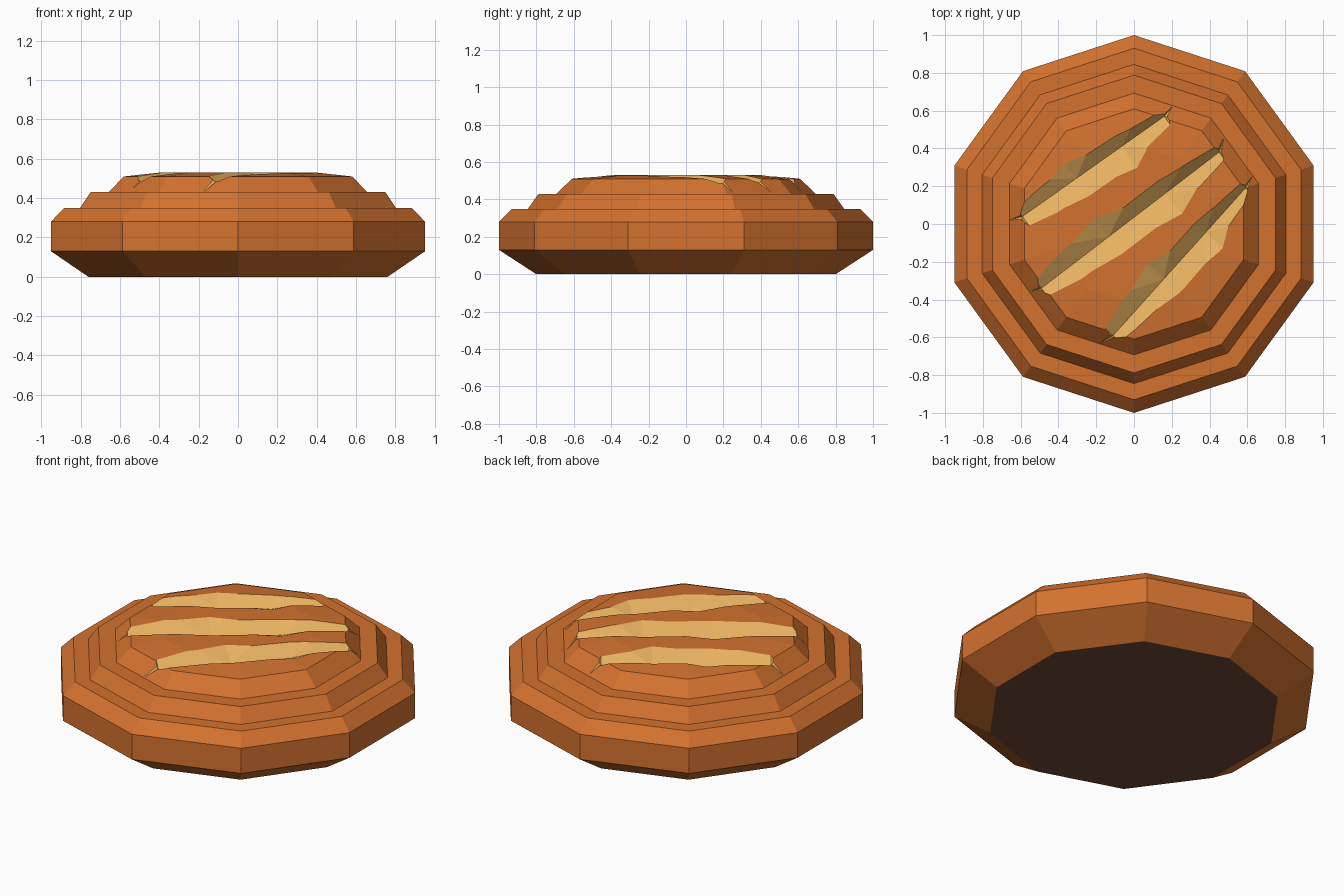
import bpy, bmesh, math
from mathutils import Vector

if "Cube" in bpy.data.objects:
    bpy.data.objects.remove(bpy.data.objects["Cube"])


def material(name, rgb):
    # sRGB 0-255 to linear
    lin = [(c / 255 / 12.92) if c < 10 else ((c / 255 + 0.055) / 1.055) ** 2.4 for c in rgb]
    m = bpy.data.materials.new(name)
    m.diffuse_color = (*lin, 1)
    m.use_nodes = True
    m.node_tree.nodes["Principled BSDF"].inputs["Base Color"].default_value = m.diffuse_color
    return m


crust = material("crust orange", (212, 114, 47))
base = material("base brown", (112, 71, 56))
crumb = material("crumb tan", (232, 178, 96))


def finish(name, bm, mats):
    bmesh.ops.recalc_face_normals(bm, faces=bm.faces[:])
    me = bpy.data.meshes.new(name)
    bm.to_mesh(me)
    bm.free()
    for m in mats:
        me.materials.append(m)
    ob = bpy.data.objects.new(name, me)
    bpy.context.collection.objects.link(ob)
    return ob


def loft(bm, rings):
    # skin closed rings of equal size and cap both ends
    rings = [[bm.verts.new(p) for p in r] for r in rings]
    n = len(rings[0])
    for a, b in zip(rings, rings[1:]):
        for i in range(n):
            j = (i + 1) % n
            bm.faces.new((a[i], a[j], b[j], b[i]))
    bm.faces.new(rings[0])
    bm.faces.new(rings[-1])


# stepped ten-sided loaf with a slightly domed top: (radius, height)
PROFILE = [(0.80, 0), (1, 0.13), (1, 0.28), (0.93, 0.35), (0.845, 0.35),
           (0.788, 0.43), (0.693, 0.43), (0.61, 0.51), (0.42, 0.53)]
bm = bmesh.new()
loft(bm, [[(r * math.sin(k * math.pi / 5), r * math.cos(k * math.pi / 5), z)
           for k in range(10)] for r, z in PROFILE])
for f in bm.faces:
    if f.calc_center_median().z < 0.01:
        f.material_index = 1
loaf = finish("bread_loaf", bm, [crust, base, crumb])

# V-shaped score cuts: tip, keel start, keel end, tip
CUTS = [((-0.66, 0.02), (-0.59, 0.04), (0.16, 0.57), (0.21, 0.63)),
        ((-0.56, -0.36), (-0.49, -0.34), (0.45, 0.38), (0.48, 0.47)),
        ((-0.17, -0.63), (-0.11, -0.59), (0.59, 0.19), (0.63, 0.26))]
TOP = 0.62
for cut in CUTS:
    t0, a, b, t1 = [Vector(p) for p in cut]
    d = (b - a).normalized()
    n = Vector((-d.y, d.x))
    # station: point, keel height, rim height, left and right half widths
    stations = [(t0, 0.43, 0.51, 0.04, 0.04),
                (a, 0.475, 0.51, 0.055, 0.055),
                (a.lerp(b, 0.38), 0.47, 0.53, 0.12, 0.115),
                (a.lerp(b, 0.70), 0.47, 0.53, 0.075, 0.14),
                (b, 0.475, 0.51, 0.035, 0.05),
                (t1, 0.43, 0.51, 0.03, 0.04)]
    rings = []
    for p, keel, rim, wl, wr in stations:
        k = (TOP - keel) / (rim - keel)
        left, right = p + n * wl * k, p - n * wr * k
        rings.append([(p.x, p.y, keel), (right.x, right.y, TOP), (left.x, left.y, TOP)])
    bm = bmesh.new()
    loft(bm, rings)
    bmesh.ops.triangulate(bm, faces=bm.faces[:])
    cutter = finish("score_cutter", bm, [crumb])
    cutter.hide_render = True
    mod = loaf.modifiers.new("score", 'BOOLEAN')
    mod.operation = 'DIFFERENCE'
    mod.solver = 'EXACT'
    mod.material_mode = 'TRANSFER'
    mod.object = cutter
    bpy.context.view_layer.objects.active = loaf
    bpy.ops.object.modifier_apply(modifier=mod.name)
    bpy.data.objects.remove(cutter)
